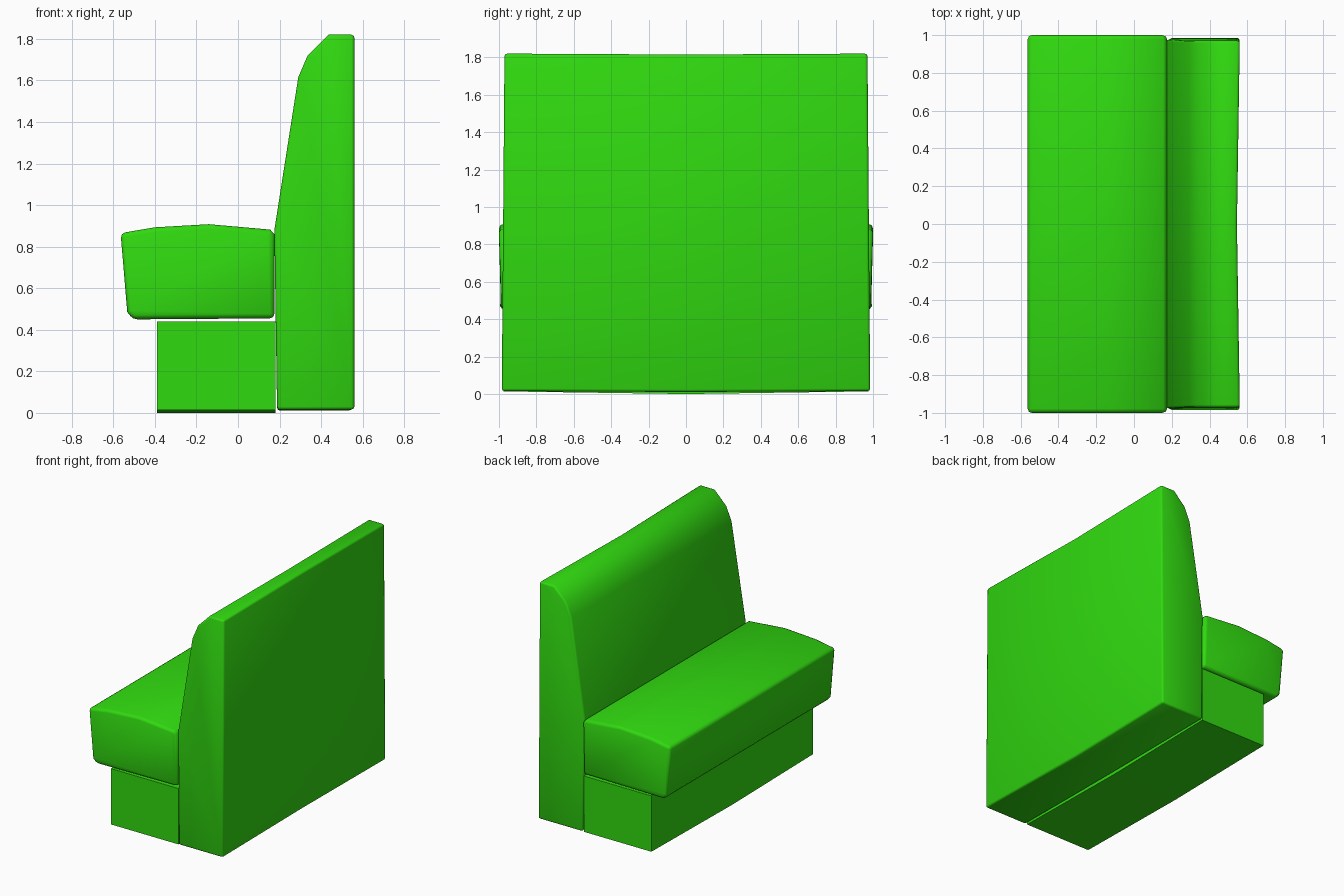
import bpy
import bmesh
import math

cube = bpy.data.objects.get("Cube")
if cube:
    bpy.data.objects.remove(cube, do_unlink=True)

# One green upholstery colour
GREEN = (0.030, 0.70, 0.005, 1.0)
green = bpy.data.materials.new("booth green")
green.use_nodes = True
green.diffuse_color = GREEN
green.node_tree.nodes["Principled BSDF"].inputs["Base Color"].default_value = GREEN


def loft(name, profile, half_length, bow):
    """Run an (x, z) profile along y; bow(x, z) gives the middle section."""
    bm = bmesh.new()
    rings = []
    for side in (-1, 0, 1):
        ring = []
        for x, z in profile:
            px, pz = bow(x, z) if side == 0 else (x, z)
            ring.append(bm.verts.new((px, side * half_length(z), pz)))
        rings.append(ring)
    n = len(profile)
    for a, b in zip(rings, rings[1:]):
        for i in range(n):
            j = (i + 1) % n
            bm.faces.new((a[i], a[j], b[j], b[i]))
    bm.faces.new(rings[0])
    bm.faces.new(rings[-1])
    bmesh.ops.recalc_face_normals(bm, faces=bm.faces)
    mesh = bpy.data.meshes.new(name)
    bm.to_mesh(mesh)
    bm.free()
    mesh.materials.append(green)
    obj = bpy.data.objects.new(name, mesh)
    bpy.context.collection.objects.link(obj)
    return obj


def soften(obj, width, segments):
    """Round the outer edges like padded upholstery and shade smooth."""
    bevel = obj.modifiers.new("soft edges", 'BEVEL')
    bevel.width = width
    bevel.segments = segments
    bevel.limit_method = 'ANGLE'
    bevel.angle_limit = math.radians(50)
    obj.data.shade_smooth()


# Plinth with a slightly sagging underside
loft("base", [(-0.39, 0.014), (0.18, 0.014), (0.18, 0.44), (-0.39, 0.44)],
     lambda z: 0.975, lambda x, z: (x, 0.0 if z < 0.1 else z))

# Crowned seat cushion, narrowing toward the bottom
seat = loft("seat_cushion",
            [(-0.505, 0.45), (0.175, 0.455), (0.175, 0.86), (0.155, 0.882),
             (-0.14, 0.908), (-0.4, 0.893), (-0.565, 0.865), (-0.533, 0.485)],
            lambda z: 1.0 - 0.012 * (z < 0.47), lambda x, z: (x, z))
soften(seat, 0.022, 2)

# Tall backrest leaning back to a rounded top
back = loft("backrest",
            [(0.188, 0.016), (0.56, 0.016), (0.56, 1.82), (0.435, 1.82),
             (0.335, 1.72), (0.29, 1.615), (0.175, 0.88)],
            lambda z: 0.985 - 0.008 * z,
            lambda x, z: (x - 0.015 * (x > 0.5), z - 0.005 * (z > 1.8 or z < 0.1)))
soften(back, 0.014, 2)
